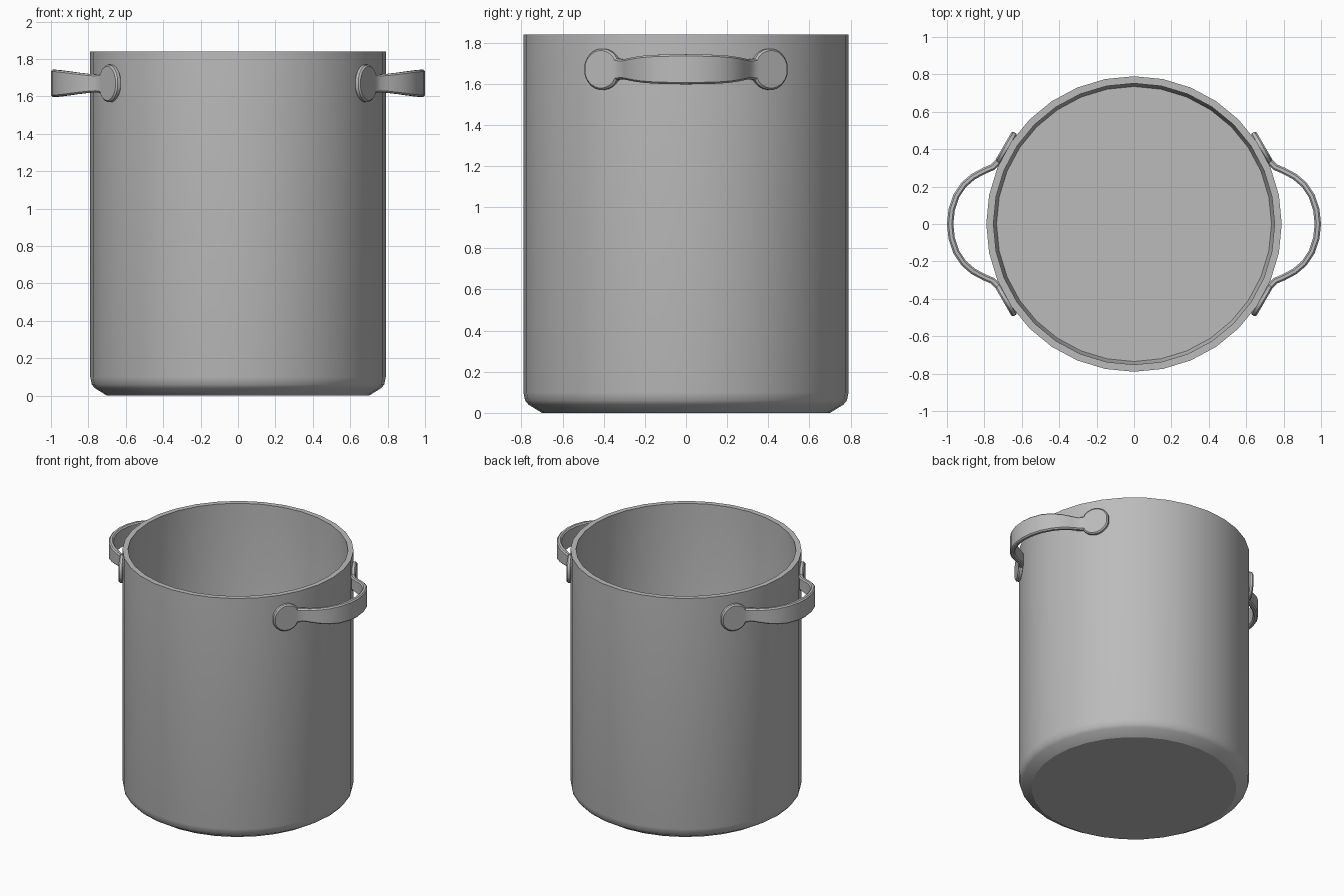
import bpy, bmesh, math
from mathutils import Vector

if "Cube" in bpy.data.objects:
    bpy.data.objects.remove(bpy.data.objects["Cube"])

steel = bpy.data.materials.new("brushed_steel")
steel.use_nodes = True
grey = (0.5, 0.5, 0.5, 1)
steel.diffuse_color = grey
steel.node_tree.nodes["Principled BSDF"].inputs["Base Color"].default_value = grey


def finish(name, bm):
    bmesh.ops.recalc_face_normals(bm, faces=bm.faces)
    mesh = bpy.data.meshes.new(name)
    bm.to_mesh(mesh)
    bm.free()
    mesh.materials.append(steel)
    obj = bpy.data.objects.new(name, mesh)
    bpy.context.collection.objects.link(obj)
    return obj


def smooth(obj, degrees):
    bpy.ops.object.select_all(action="DESELECT")
    obj.select_set(True)
    bpy.context.view_layer.objects.active = obj
    bpy.ops.object.shade_smooth_by_angle(angle=math.radians(degrees))


def loft(bm, rings):
    """Join closed rings of points with quads and cap both ends."""
    loops = [[bm.verts.new(p) for p in ring] for ring in rings]
    n = len(loops[0])
    for a, b in zip(loops, loops[1:]):
        for i in range(n):
            bm.faces.new((a[i], a[(i + 1) % n], b[(i + 1) % n], b[i]))
    bm.faces.new(loops[0])
    bm.faces.new(loops[-1])


# Pot: outside from base to rim, then down the inside to the floor
SIDES = 32
profile = [(0.70, 0), (0.765, 0.04), (0.782, 0.06), (0.79, 0.1), (0.79, 1.84),
           (0.752, 1.84), (0.752, 0.1), (0.735, 0.05)]
bm = bmesh.new()
loft(bm, [[(r * math.cos(math.tau * i / SIDES), r * math.sin(math.tau * i / SIDES), z)
           for i in range(SIDES)] for r, z in profile])
smooth(finish("pot_body", bm), 30)

# Handle half: round mounting pad lying on the wall, then the strap bowing out
Z = 1.67
PAD = 0.1
pad_centre = Vector((0.685, 0.405))
along = Vector((0.5, -0.866))
stations = []
for k in range(11):
    a = math.radians(165 - k * 13.4)
    stations.append((pad_centre + along * PAD * math.cos(a), PAD * math.sin(a)))
stations += [(Vector((x, y)), h) for x, y, h in [
    (0.755, 0.304, 0.048), (0.80, 0.285, 0.051), (0.86, 0.253, 0.058),
    (0.91, 0.21, 0.065), (0.95, 0.15, 0.07), (0.975, 0.075, 0.072)]]
mirrored = [(Vector((p.x, -p.y)), h) for p, h in reversed(stations)]
stations += [(Vector((0.983, 0)), 0.073)] + mirrored


def build_handle(name, side):
    bm = bmesh.new()
    rings = []
    for i, (p, h) in enumerate(stations):
        before = stations[max(i - 1, 0)][0]
        after = stations[min(i + 1, len(stations) - 1)][0]
        t = (after - before).normalized()
        out = Vector((-t.y, t.x)) * 0.017
        rings.append([(side * (p.x + s * out.x), p.y + s * out.y, Z + v * h)
                      for s, v in ((1, 1), (1, -1), (-1, -1), (-1, 1))])
    loft(bm, rings)
    # Chamfer the long rims of pad and strap
    bmesh.ops.recalc_face_normals(bm, faces=bm.faces)
    rims = [e for e in bm.edges if e.calc_face_angle(0) > math.radians(60)]
    bmesh.ops.bevel(bm, geom=rims, offset=0.009, segments=1, affect="EDGES",
                    clamp_overlap=True)
    smooth(finish(name, bm), 35)


build_handle("left_handle", 1)
build_handle("right_handle", -1)
